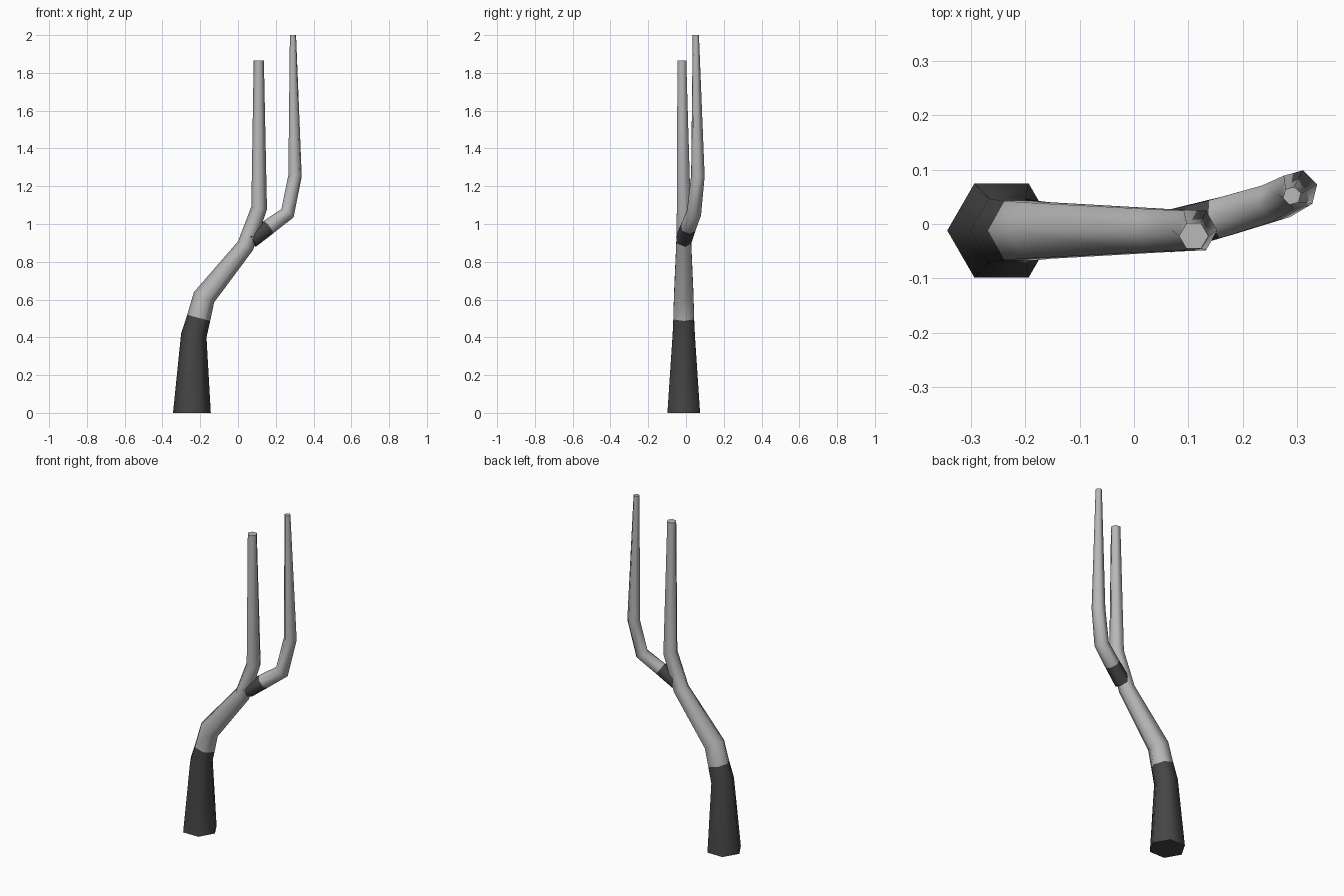
import bpy
import bmesh
from math import cos, sin, pi
from mathutils import Vector

SIDES = 6

cube = bpy.data.objects.get("Cube")
if cube:
    bpy.data.objects.remove(cube, do_unlink=True)


def make_material(name, value):
    mat = bpy.data.materials.new(name)
    mat.use_nodes = True
    color = (value, value, value, 1)
    mat.diffuse_color = color
    bsdf = mat.node_tree.nodes["Principled BSDF"]
    bsdf.inputs["Base Color"].default_value = color
    bsdf.inputs["Roughness"].default_value = 0.8
    return mat


DARK = make_material("dark_bark", 0.06)
PALE = make_material("pale_bark", 0.48)


def make_limb(name, path, side_dir, start_dir, dark_rings):
    """Tapered tube through (x, y, z, radius) points with mitred joints."""
    points = [Vector(p[:3]) for p in path]
    dirs = [(b - a).normalized() for a, b in zip(points, points[1:])]
    bm = bmesh.new()
    rings = []
    for i, p in enumerate(points):
        if i == 0:
            axis = Vector(start_dir).normalized()
        elif i == len(points) - 1:
            axis = Vector((0, 0, 1))
        else:
            axis = (dirs[i - 1] + dirs[i]).normalized()
        ref = Vector(side_dir)
        u = (ref - axis * ref.dot(axis)).normalized()
        v = axis.cross(u)
        angles = [2 * pi * k / SIDES for k in range(SIDES)]
        rings.append([bm.verts.new(p + (u * cos(a) + v * sin(a)) * path[i][3])
                      for a in angles])
    # Sides, dark up to the given ring
    for i, (low, high) in enumerate(zip(rings, rings[1:])):
        for k in range(SIDES):
            n = (k + 1) % SIDES
            face = bm.faces.new((low[k], low[n], high[n], high[k]))
            face.smooth = True
            face.material_index = 0 if i < dark_rings else 1
    # End caps
    bm.faces.new(rings[0][::-1]).material_index = 0
    bm.faces.new(rings[-1]).material_index = 1
    mesh = bpy.data.meshes.new(name)
    bm.to_mesh(mesh)
    bm.free()
    mesh.materials.append(DARK)
    mesh.materials.append(PALE)
    obj = bpy.data.objects.new(name, mesh)
    bpy.context.collection.objects.link(obj)
    return obj


# Main trunk, from the wide foot to the shorter tip
make_limb("trunk", [
    (-0.244, -0.012, 0, 0.1),
    (-0.234, -0.012, 0.41, 0.068),
    (-0.208, -0.012, 0.503, 0.063),
    (-0.18, -0.012, 0.612, 0.06),
    (0.04, -0.012, 0.885, 0.046),
    (0.112, -0.012, 1.085, 0.042),
    (0.11, -0.022, 1.865, 0.027),
], (1, 0, 0), (0, 0, 1), 2)

# Side branch, forking out of the trunk and rising to the taller tip
make_limb("side_branch", [
    (0.07, -0.012, 0.915, 0.044),
    (0.16, 0.012, 0.982, 0.042),
    (0.262, 0.042, 1.057, 0.04),
    (0.302, 0.063, 1.255, 0.037),
    (0.291, 0.052, 2, 0.017),
], (0.96, 0.27, 0), (0.09, 0.024, 0.067), 1)
